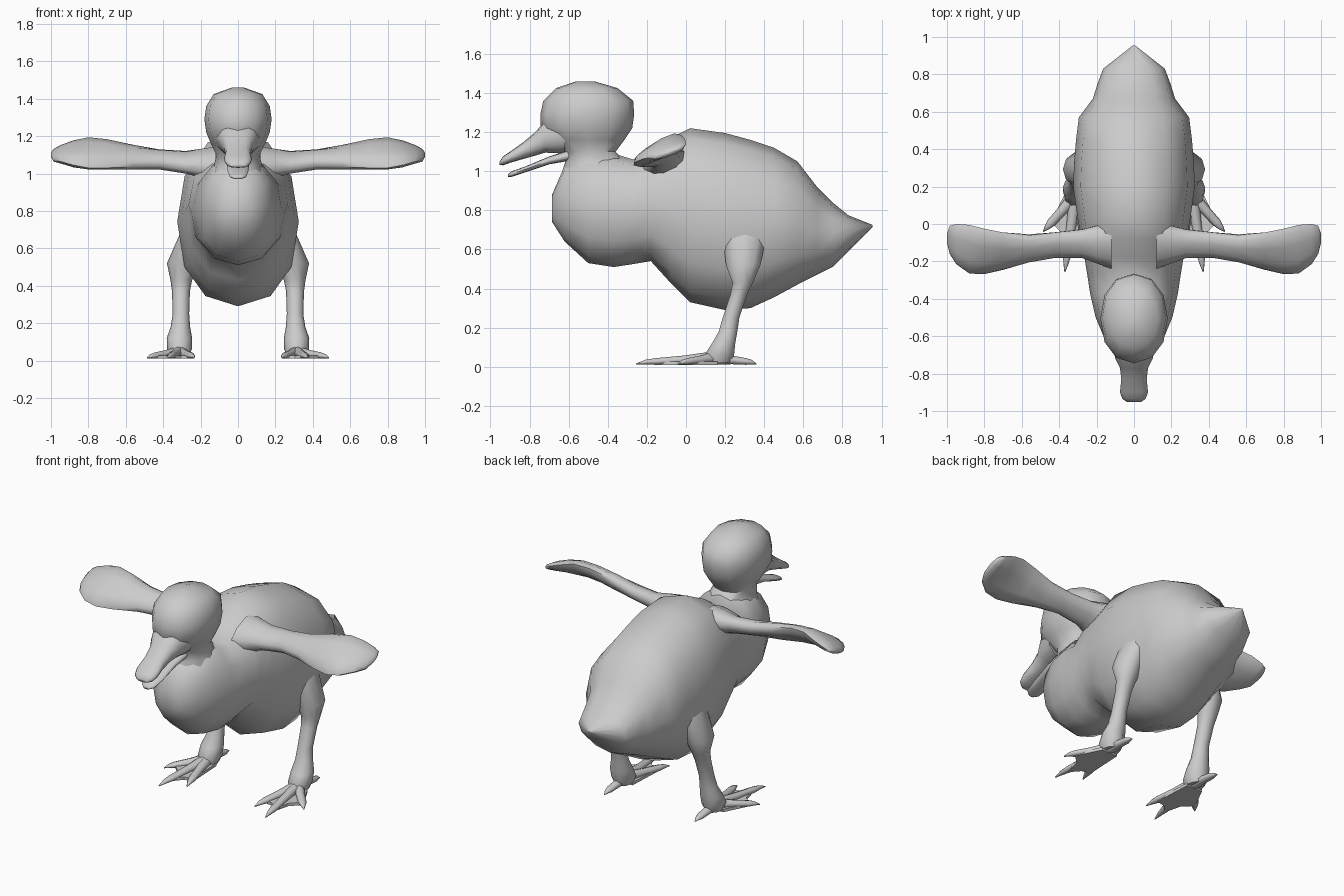
import bpy
import bmesh
import math
from mathutils import Vector

down = bpy.data.materials.new("soft grey")
down.diffuse_color = (0.6, 0.6, 0.6, 1)


def finish(name, bm, mirror=False, angle=60):
    bmesh.ops.recalc_face_normals(bm, faces=bm.faces)
    me = bpy.data.meshes.new(name)
    bm.to_mesh(me)
    bm.free()
    me.materials.append(down)
    ob = bpy.data.objects.new(name, me)
    bpy.context.collection.objects.link(ob)
    bpy.ops.object.select_all(action='DESELECT')
    ob.select_set(True)
    bpy.context.view_layer.objects.active = ob
    bpy.ops.object.shade_smooth_by_angle(angle=math.radians(angle))
    if mirror:
        mod = ob.modifiers.new("Mirror", 'MIRROR')
        mod.use_mirror_merge = False
    return ob


def loft(name, rings, n=12, p=1.0, mirror=False, angle=60):
    """Skin a list of (centre, half axis u, half axis v) rounded sections."""
    def shape(t):
        return math.copysign(abs(t) ** p, t) if abs(t) > 1e-6 else 0.0
    bm = bmesh.new()
    loops = []
    for c, u, v in rings:
        c, u, v = Vector(c), Vector(u), Vector(v)
        loops.append([bm.verts.new(c + u * shape(math.cos(i * math.tau / n))
                                   + v * shape(math.sin(i * math.tau / n)))
                      for i in range(n)])
    for a, b in zip(loops, loops[1:]):
        for i in range(n):
            j = (i + 1) % n
            bm.faces.new((a[i], a[j], b[j], b[i]))
    for loop in (loops[0], loops[-1]):
        bm.faces.new(loop)
    return finish(name, bm, mirror, angle)


def along_y(rows):
    # rows: y, bottom z, top z, half width
    return [((0, y, (b + t) / 2), (w, 0, 0), (0, 0, (t - b) / 2)) for y, b, t, w in rows]


def along_z(rows):
    # rows: z, front y, back y, half width, centre x
    return [((x, (f + b) / 2, z), (w, 0, 0), (0, (b - f) / 2, 0)) for z, f, b, w, x in rows]


# Chest, belly, back and pointed tail
loft("body", along_y([
    (-0.685, 0.74, 0.88, 0.07), (-0.62, 0.64, 1.03, 0.155),
    (-0.50, 0.53, 1.09, 0.205), (-0.37, 0.51, 1.09, 0.235),
    (-0.27, 0.525, 1.06, 0.25), (-0.18, 0.54, 1.12, 0.265),
    (-0.08, 0.43, 1.17, 0.28), (0.02, 0.33, 1.22, 0.30),
    (0.20, 0.29, 1.195, 0.325), (0.33, 0.30, 1.16, 0.32),
    (0.45, 0.355, 1.12, 0.31), (0.57, 0.42, 1.05, 0.295),
    (0.67, 0.47, 0.92, 0.22), (0.75, 0.51, 0.84, 0.195),
    (0.83, 0.59, 0.775, 0.165), (0.955, 0.715, 0.725, 0.006)]), p=0.9)

# Neck and head
loft("head", along_z([
    (0.92, -0.66, -0.22, 0.17, 0), (1.04, -0.62, -0.30, 0.13, 0),
    (1.10, -0.62, -0.36, 0.115, 0), (1.16, -0.69, -0.315, 0.145, 0),
    (1.22, -0.745, -0.275, 0.17, 0), (1.29, -0.745, -0.265, 0.18, 0),
    (1.36, -0.73, -0.27, 0.17, 0), (1.425, -0.665, -0.35, 0.13, 0),
    (1.46, -0.56, -0.47, 0.03, 0)]), p=0.93)

# Upper and lower bill
loft("upper_bill", along_y([
    (-0.62, 1.09, 1.32, 0.12), (-0.72, 1.095, 1.26, 0.10),
    (-0.77, 1.08, 1.20, 0.075), (-0.83, 1.063, 1.15, 0.068),
    (-0.90, 1.043, 1.10, 0.075), (-0.935, 1.03, 1.077, 0.062),
    (-0.953, 1.032, 1.05, 0.035)]), p=0.8)
loft("lower_bill", along_y([
    (-0.56, 1.06, 1.12, 0.07), (-0.70, 1.035, 1.075, 0.06),
    (-0.82, 0.995, 1.025, 0.055), (-0.89, 0.972, 1.0, 0.045),
    (-0.91, 0.97, 0.985, 0.02)]), p=0.8)

# Wings: rows of x, front y, front z, back y, back z, half thickness
wing = []
for x, fy, fz, by, bz, h in [
        (0.12, -0.24, 0.99, 0.02, 1.10, 0.09), (0.20, -0.21, 1.01, -0.01, 1.10, 0.07),
        (0.28, -0.18, 1.02, -0.03, 1.10, 0.05), (0.42, -0.18, 1.04, -0.045, 1.11, 0.045),
        (0.56, -0.20, 1.035, -0.06, 1.14, 0.045), (0.70, -0.245, 1.03, -0.045, 1.175, 0.042),
        (0.80, -0.268, 1.03, -0.025, 1.185, 0.042), (0.88, -0.265, 1.045, -0.005, 1.165, 0.04),
        (0.95, -0.215, 1.065, 0.0, 1.14, 0.03), (0.985, -0.16, 1.07, -0.01, 1.125, 0.02),
        (1.0, -0.10, 1.09, -0.05, 1.11, 0.005)]:
    f, b = Vector((x, fy, fz)), Vector((x, by, bz))
    u = (b - f) / 2
    wing.append(((f + b) / 2, u, Vector((0, -u.z, u.y)).normalized() * h))
loft("wing", wing, n=10, p=0.9, mirror=True)

# Thigh and shank
loft("leg", along_z([
    (0.68, 0.18, 0.42, 0.06, 0.25), (0.52, 0.20, 0.385, 0.085, 0.295),
    (0.43, 0.235, 0.345, 0.058, 0.303), (0.37, 0.225, 0.315, 0.048, 0.305),
    (0.25, 0.185, 0.275, 0.044, 0.305), (0.18, 0.165, 0.265, 0.052, 0.308),
    (0.12, 0.13, 0.255, 0.068, 0.313), (0.06, 0.09, 0.25, 0.066, 0.313),
    (0.02, 0.10, 0.23, 0.05, 0.313)]), n=10, mirror=True)

# Three front toes and one hind toe, each with a tapering claw
heel = Vector((0.313, 0.15, 0.05))
toe_tips = {"outer_toe": (0.485, -0.04, 0.015), "middle_toe": (0.37, -0.255, 0.015),
            "inner_toe": (0.235, -0.17, 0.015), "hind_toe": (0.315, 0.36, 0.02)}
for name, tip in toe_tips.items():
    tip = Vector(tip)
    d = tip - heel
    side = Vector((d.y, -d.x, 0)).normalized()
    rings = []
    for t, w, h, z in [(0, 0.035, 0.035, 0.045), (0.4, 0.026, 0.022, 0.035),
                       (0.75, 0.024, 0.017, 0.027), (0.88, 0.015, 0.012, 0.024),
                       (1, 0.003, 0.003, 0.014)]:
        c = heel + d * t
        c.z = z
        rings.append((c, side * w, (0, 0, h)))
    loft(name, rings, n=8, mirror=True)

# Webbing between the front toes
outline = [(0.26, 0.16), (0.248, -0.09), (0.305, -0.10), (0.357, -0.16),
           (0.385, -0.05), (0.445, 0.01), (0.37, 0.16)]
bm = bmesh.new()
face = bm.faces.new([bm.verts.new((x, y, 0.01)) for x, y in outline])
up = bmesh.ops.extrude_face_region(bm, geom=[face])
for v in up["geom"]:
    if isinstance(v, bmesh.types.BMVert):
        v.co.z += 0.018
finish("foot_web", bm, mirror=True, angle=30)
